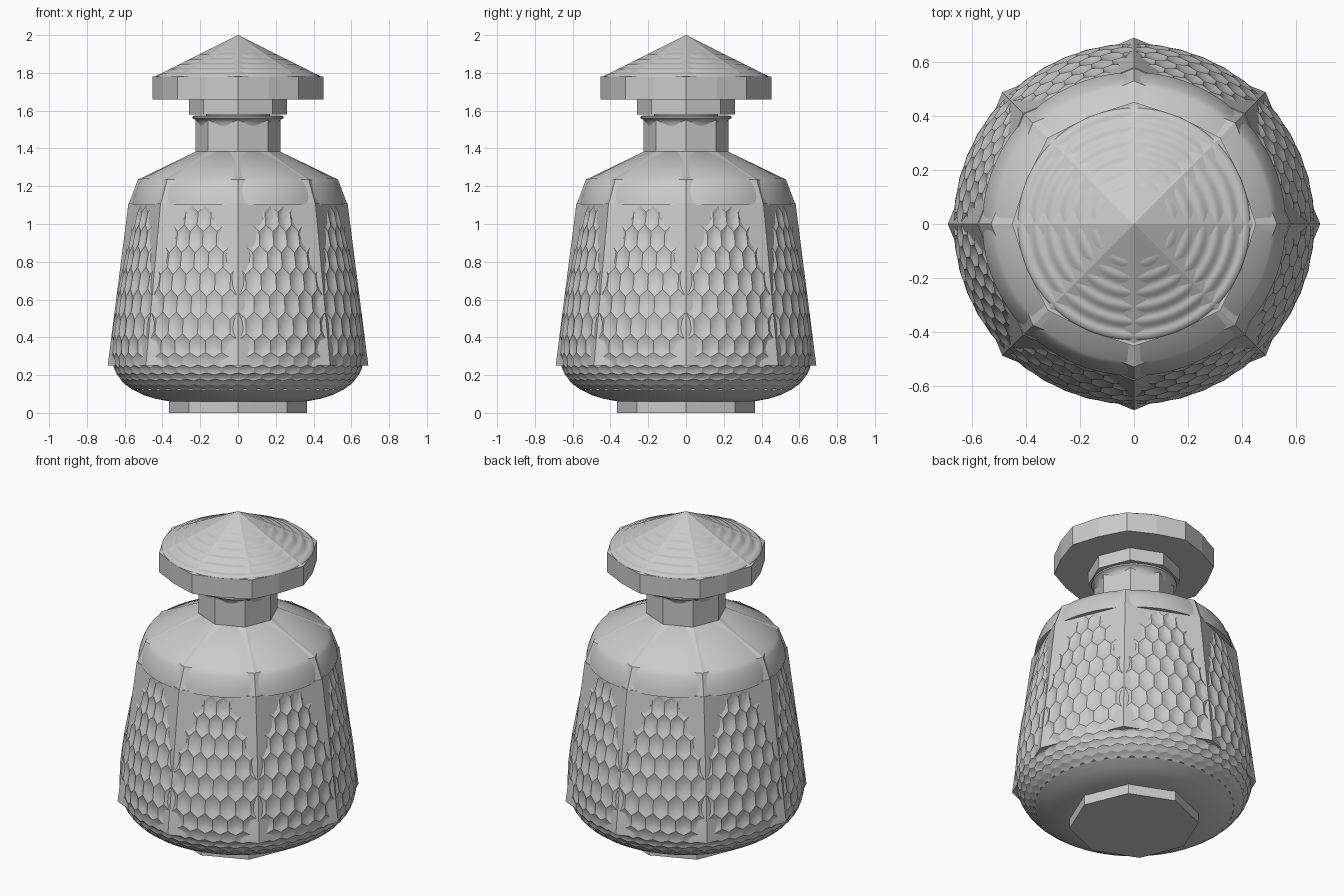
import bpy, bmesh
from math import sin, cos, pi

if "Cube" in bpy.data.objects:
    bpy.data.objects.remove(bpy.data.objects["Cube"])

def lathe(name, profile, sides, smooth=None, alt=1.0):
    """Revolve (radius, z) points; alt scales every second corner."""
    bm = bmesh.new()
    rings = []
    for r, z in profile:
        if r < 1e-5:
            rings.append([bm.verts.new((0, 0, z))])
        else:
            rings.append([bm.verts.new((r * (alt if k % 2 else 1) * cos(2 * pi * k / sides),
                                        r * (alt if k % 2 else 1) * sin(2 * pi * k / sides), z))
                          for k in range(sides)])
    for a, b in zip(rings, rings[1:]):
        for k in range(sides):
            n = (k + 1) % sides
            if len(b) == 1:
                bm.faces.new((a[k], a[n], b[0]))
            else:
                bm.faces.new((a[k], a[n], b[n], b[k]))
    bm.faces.new(rings[0][::-1])
    if len(rings[-1]) > 1:
        bm.faces.new(rings[-1])
    return finish(name, bm, smooth)

def finish(name, bm, smooth=None):
    bmesh.ops.recalc_face_normals(bm, faces=bm.faces)
    me = bpy.data.meshes.new(name)
    bm.to_mesh(me)
    bm.free()
    ob = bpy.data.objects.new(name, me)
    bpy.context.collection.objects.link(ob)
    if smooth:
        bpy.ops.object.select_all(action='DESELECT')
        ob.select_set(True)
        bpy.context.view_layer.objects.active = ob
        bpy.ops.object.shade_smooth_by_angle(angle=smooth)
    return ob

def interp(pts, x):
    for (x0, y0), (x1, y1) in zip(pts, pts[1:]):
        if x <= x1:
            break
    return y0 + (y1 - y0) * (x - x0) / (x1 - x0)

# Foot and faceted body
lathe("foot", [(.365, 0), (.365, .07)], 8)
lathe("faceted_body", [(.69, .25), (.58, 1.11)], 8)

# Round belly profile as (z, radius)
belly = [(.06, .36), (.075, .44), (.095, .505), (.125, .563), (.155, .603), (.19, .633),
         (.22, .65), (.26, .663), (.32, .669), (.42, .666), (.5, .657), (.65, .636),
         (.8, .607), (.97, .572), (1.12, .538)]
lathe("belly_dish", [(r - .003, z) for z, r in belly if z < .14], 96, .6)

# Honeycomb of concave hexagonal dimples wrapped around the belly
rows = list(enumerate([1.13, 1.03, .925, .81, .695, .575, .455, .345, .268, .224, .19, .16, .135, .112]))
COLS, STEPS = 48, 4
bm = bmesh.new()
for row in range(1, len(rows) - 1):
    depth = .013 if row < 8 else .008 if row < 11 else .005
    for col in range(COLS):
        u0 = col + (row % 2) * .5
        corners = [(0, -2/3), (.5, -1/3), (.5, 1/3), (0, 2/3), (-.5, 1/3), (-.5, -1/3)]
        border = []
        for (ax, ay), (bx, by) in zip(corners, corners[1:] + corners[:1]):
            border += [(ax, ay), ((ax + bx) / 2, (ay + by) / 2)]
        loops = []
        for s in range(STEPS + 1):
            t = 1 - s / STEPS
            loop = []
            for du, dv in (border if t else [(0, 0)]):
                z = interp(rows, row + dv * t)
                r = interp(belly, z) - depth * (1 - t * t)
                a = 2 * pi * (u0 + du * t) / COLS
                loop.append(bm.verts.new((r * cos(a), r * sin(a), z)))
            loops.append(loop)
        for a, b in zip(loops, loops[1:]):
            for k in range(12):
                n = (k + 1) % 12
                bm.faces.new((a[k], a[n], b[n], b[k]) if len(b) > 1 else (a[k], a[n], b[0]))
bmesh.ops.remove_doubles(bm, verts=bm.verts, dist=1e-4)
finish("honeycomb_belly", bm, .4)

# Shoulder: octagonal core with a round collar showing between its corners
lathe("shoulder_facets", [(.58, 1.1), (.53, 1.235), (.22, 1.385)], 8)
lathe("shoulder_round", [(.562, 1.1), (.555, 1.14), (.542, 1.18), (.527, 1.215),
                         (.51, 1.24), (.36, 1.315), (.21, 1.383)], 96, .6)

# Neck with round flared lip
lathe("neck", [(.225, 1.37), (.225, 1.565)], 8)
lathe("neck_lip", [(.208, 1.52), (.215, 1.54), (.227, 1.553), (.24, 1.56), (.24, 1.57), (.22, 1.575)], 64, .6)

# Stopper: plug, collar, faceted cap and rippled dome
lathe("stopper_plug", [(.17, 1.5), (.17, 1.64)], 32, .6)
lathe("stopper_collar", [(.26, 1.58), (.26, 1.67)], 8)
lathe("stopper_cap", [(.452, 1.66), (.452, 1.78)], 16, alt=.955)
lathe("cap_cone", [(.452, 1.775), (0, 2)], 8)
ripple = [(.43, 1.775)]
for i in range(73):
    t = i / 72
    ripple.append((.43 * (1 - t), 1.783 + .21 * t + .004 * sin(2 * pi * 8 * t) * (1 - t) ** .5))
lathe("cap_ripples", ripple, 96, .9)
